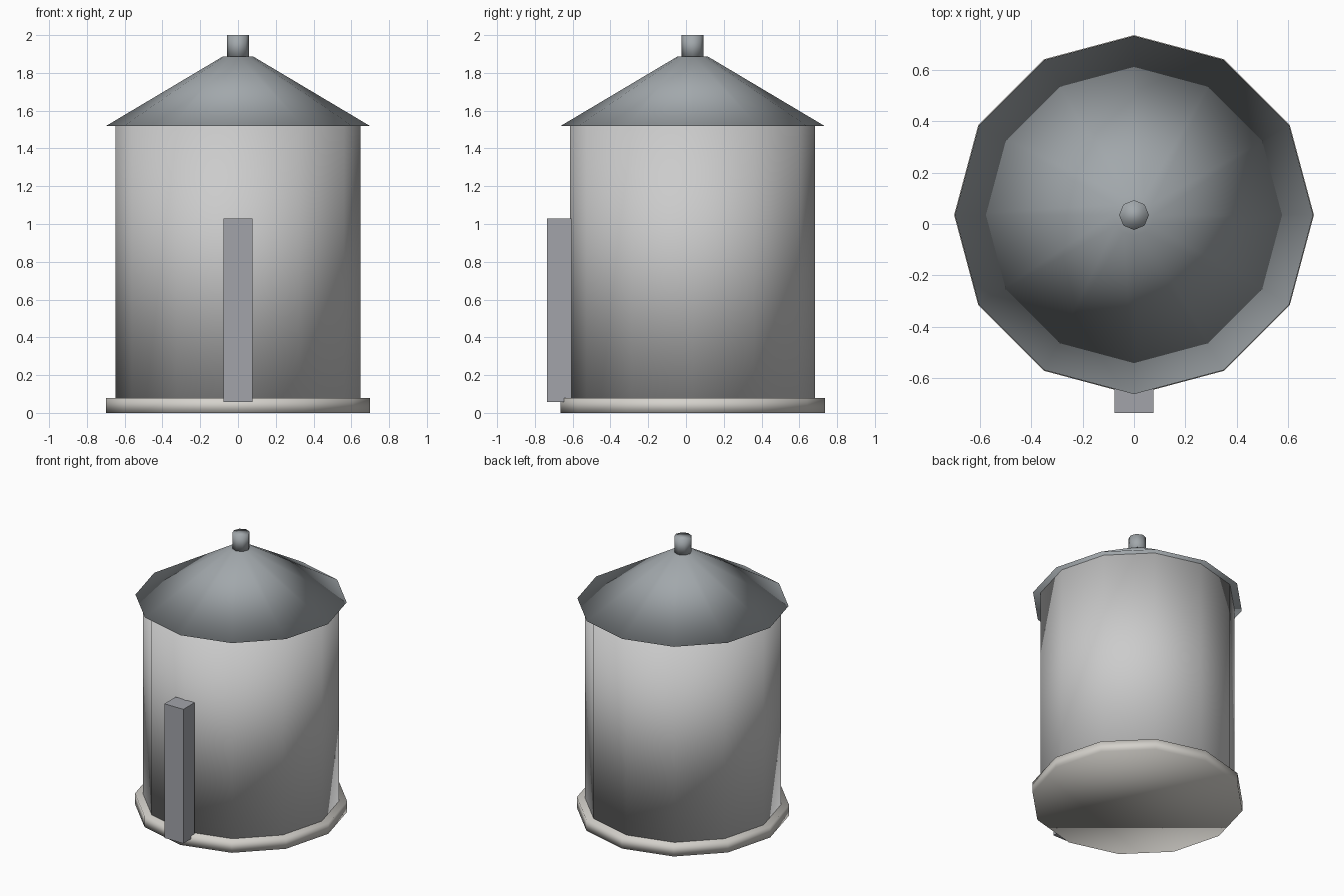
import bpy

if "Cube" in bpy.data.objects:
    bpy.data.objects.remove(bpy.data.objects["Cube"])

CY = 0.035  # silo axis sits slightly behind the origin


def paint(obj, rgb):
    mat = bpy.data.materials.new(obj.name + "_colour")
    mat.diffuse_color = (*rgb, 1)
    mat.use_nodes = True
    mat.node_tree.nodes["Principled BSDF"].inputs["Base Color"].default_value = mat.diffuse_color
    obj.data.materials.append(mat)


def drum(name, r_bottom, r_top, z0, z1, sides, rgb):
    """Capped, fully smooth-shaded low-poly cylinder or truncated cone."""
    bpy.ops.mesh.primitive_cone_add(vertices=sides, radius1=r_bottom, radius2=r_top,
                                    depth=z1 - z0, location=(0, CY, (z0 + z1) / 2))
    obj = bpy.context.object
    obj.name = name
    bpy.ops.object.shade_smooth()
    paint(obj, rgb)


def box(name, x, y, z, rgb):
    bpy.ops.mesh.primitive_cube_add(size=1, location=[sum(r) / 2 for r in (x, y, z)])
    obj = bpy.context.object
    obj.name = name
    obj.scale = [r[1] - r[0] for r in (x, y, z)]
    bpy.ops.object.transform_apply(location=False, rotation=False, scale=True)
    paint(obj, rgb)


STEEL = (0.36, 0.39, 0.41)

# Foundation slab, tank wall, conical roof and vent
drum("foundation", 0.70, 0.70, 0.0, 0.078, 12, (0.66, 0.64, 0.60))
drum("tank_wall", 0.648, 0.648, 0.078, 1.522, 12, (0.80, 0.81, 0.82))
drum("roof", 0.697, 0.08, 1.52, 1.887, 12, STEEL)
drum("roof_vent", 0.058, 0.058, 1.88, 2.0, 8, STEEL)

# Upright chute on the front
box("front_chute", (-0.076, 0.076), (-0.735, -0.606), (0.057, 1.03), (0.36, 0.37, 0.40))
